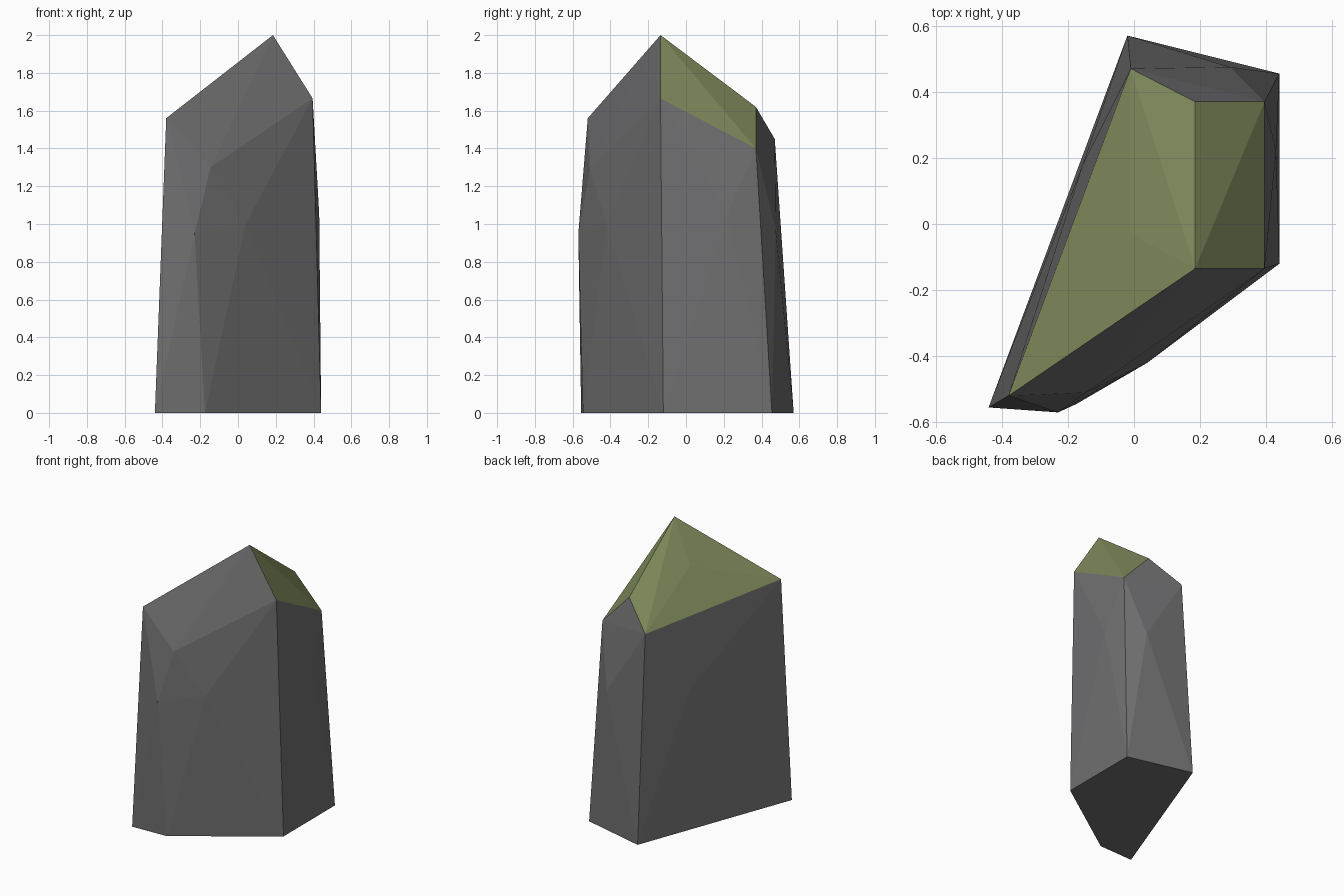
import bpy, bmesh

if "Cube" in bpy.data.objects:
    bpy.data.objects.remove(bpy.data.objects["Cube"])

# Five-sided base outline
base = [(-0.44, -0.555), (-0.175, -0.545), (0.44, -0.12), (0.44, 0.455), (-0.02, 0.57)]
# Slight bulges on the side facets
bulges = [(-0.23, -0.57, 0.95), (0.04, -0.42, 1.0), (0.43, 0.22, 1.05),
          (0.29, 0.475, 0.97), (-0.155, 0.18, 0.985), (-0.145, -0.51, 1.30)]
# Upper rim, left to right round the back
rim = [(-0.38, -0.52, 1.56), (-0.01, 0.47, 1.45), (0.395, 0.37, 1.40), (0.395, -0.135, 1.665)]
# Ridge and the facet point beside it
cap = [(0.185, -0.135, 2.0), (0.185, 0.37, 1.62), (-0.01, -0.03, 1.743)]


def material(name, color):
    mat = bpy.data.materials.new(name)
    mat.diffuse_color = (*color, 1)
    mat.use_nodes = True
    mat.node_tree.nodes["Principled BSDF"].inputs["Base Color"].default_value = mat.diffuse_color
    return mat


# Faceted boulder as the hull of its corners
bm = bmesh.new()
for p in [(x, y, 0) for x, y in base] + bulges + rim + cap:
    bm.verts.new(p)
bmesh.ops.convex_hull(bm, input=bm.verts[:])
bmesh.ops.recalc_face_normals(bm, faces=bm.faces[:])

# Mossy top: high facets that touch the ridge or its facet point
for f in bm.faces:
    zs = [v.co.z for v in f.verts]
    f.material_index = int(min(zs) > 1.35 and max(zs) > 1.7)
    f.smooth = False

mesh = bpy.data.meshes.new("standing_rock")
bm.to_mesh(mesh)
bm.free()
mesh.materials.append(material("stone", (0.16, 0.16, 0.165)))
mesh.materials.append(material("moss", (0.2, 0.24, 0.1)))
bpy.context.collection.objects.link(bpy.data.objects.new("standing_rock", mesh))
